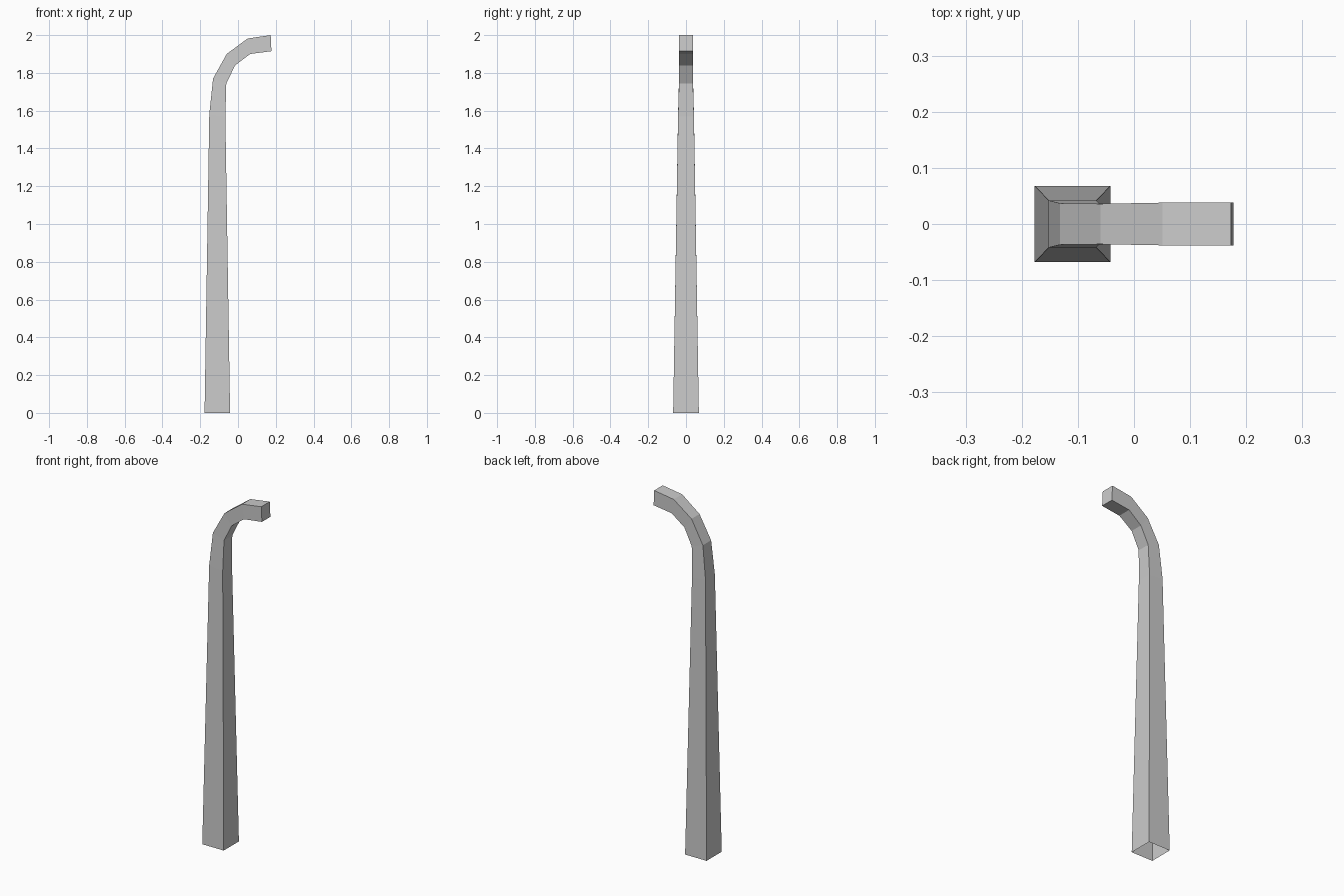
import bpy, bmesh

if "Cube" in bpy.data.objects:
    bpy.data.objects.remove(bpy.data.objects["Cube"])

# Cross-sections along the post: outer (x, z), inner (x, z), half depth
SECTIONS = [
    ((-0.177, 0.0), (-0.042, 0.0), 0.068),
    ((-0.152, 1.58), (-0.067, 1.57), 0.042),
    ((-0.132, 1.77), (-0.062, 1.745), 0.037),
    ((-0.06, 1.90), (-0.015, 1.84), 0.036),
    ((0.051, 1.982), (0.064, 1.90), 0.038),
    ((0.173, 2.0), (0.177, 1.915), 0.038),
]

# Tapered square post with a curved arm
bm = bmesh.new()
rings = []
for (ox, oz), (ix, iz), d in SECTIONS:
    corners = [(ox, -d, oz), (ix, -d, iz), (ix, d, iz), (ox, d, oz)]
    rings.append([bm.verts.new(c) for c in corners])
for a, b in zip(rings, rings[1:]):
    for i in range(4):
        j = (i + 1) % 4
        bm.faces.new((a[i], a[j], b[j], b[i]))

# Closed arm tip; the foot stays open
bm.faces.new(rings[-1])

mesh = bpy.data.meshes.new("curved_post")
bm.to_mesh(mesh)
bm.free()
post = bpy.data.objects.new("curved_post", mesh)
bpy.context.collection.objects.link(post)
